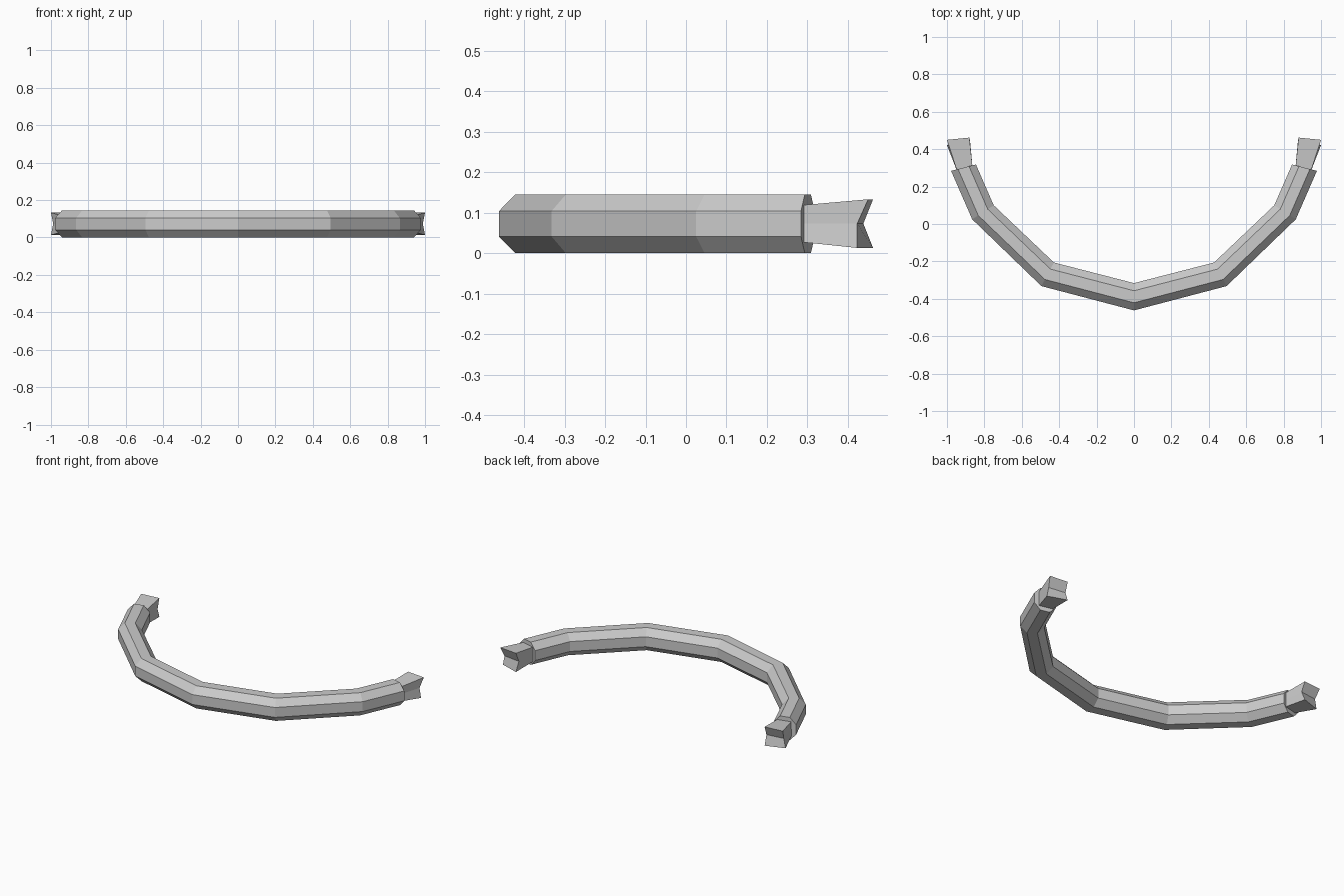
import bpy, bmesh

if "Cube" in bpy.data.objects:
    bpy.data.objects.remove(bpy.data.objects["Cube"])


def loft(name, rings):
    """Skin a list of equal-sized rings and cap both ends."""
    bm = bmesh.new()
    loops = [[bm.verts.new(p) for p in ring] for ring in rings]
    n = len(loops[0])
    for a, b in zip(loops, loops[1:]):
        for i in range(n):
            j = (i + 1) % n
            bm.faces.new((a[i], a[j], b[j], b[i]))
    for ring in (loops[0], loops[-1]):
        if n == 6:
            # two quads folded about the middle line
            bm.faces.new((ring[0], ring[1], ring[4], ring[5]))
            bm.faces.new((ring[1], ring[2], ring[3], ring[4]))
        else:
            bm.faces.new(ring)
    bmesh.ops.recalc_face_normals(bm, faces=bm.faces)
    mesh = bpy.data.meshes.new(name)
    bm.to_mesh(mesh)
    bm.free()
    obj = bpy.data.objects.new(name, mesh)
    bpy.context.collection.objects.link(obj)
    return obj


# Curved octagonal bar: (outer point, inner point) at each joint of the right half
half = [((0, -0.462), (0, -0.316)),
        ((0.495, -0.332), (0.428, -0.206)),
        ((0.865, 0.025), (0.75, 0.10)),
        ((0.978, 0.284), (0.845, 0.318))]
flip = lambda p: (-p[0], p[1])
stations = [(flip(o), flip(i)) for o, i in reversed(half[1:])] + half

# Octagon section: fraction from inner to outer, height
octagon = [(0, 0.041), (0.28, 0), (0.72, 0), (1, 0.041),
           (1, 0.104), (0.72, 0.145), (0.28, 0.145), (0, 0.104)]
loft("curved_bar", [[(i[0] + (o[0] - i[0]) * t, i[1] + (o[1] - i[1]) * t, z)
                     for t, z in octagon] for o, i in stations])

# Flared end pieces with a shallow notch across the tip
base = [(0.945, 0.28, 0.118), (0.945, 0.28, 0.073), (0.945, 0.28, 0.028),
        (0.863, 0.30, 0.028), (0.863, 0.30, 0.073), (0.863, 0.30, 0.118)]
tip = [(1.0, 0.45, 0.133), (0.988, 0.423, 0.073), (1.0, 0.422, 0.013),
       (0.88, 0.462, 0.013), (0.876, 0.438, 0.073), (0.88, 0.462, 0.133)]
for side, s in (("left", -1), ("right", 1)):
    loft(side + "_end_piece", [[(s * x, y, z) for x, y, z in r] for r in (base, tip)])
